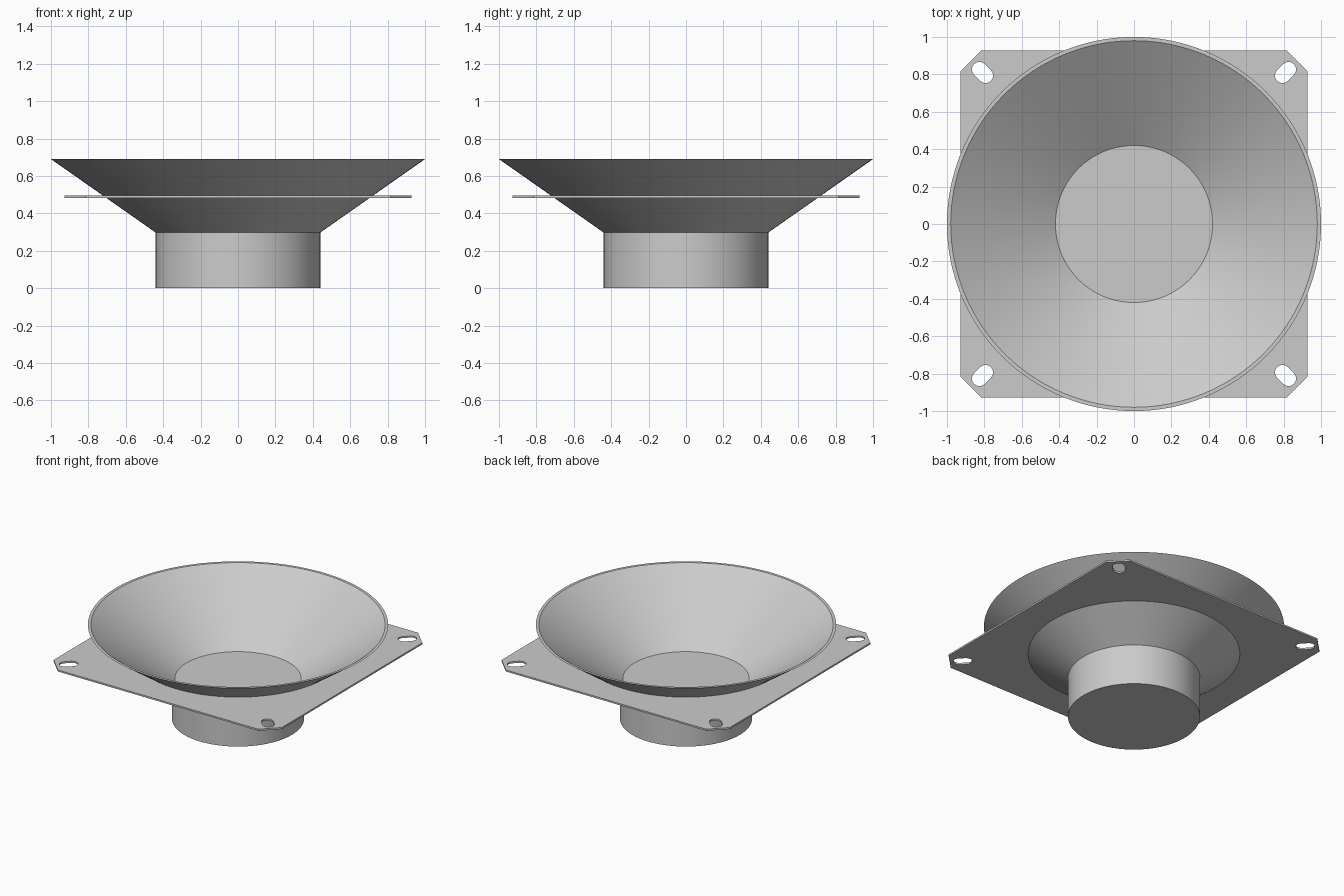
import bpy, bmesh, math

cube = bpy.data.objects.get("Cube")
if cube:
    bpy.data.objects.remove(cube, do_unlink=True)

SEGMENTS = 128
BASE_R, BASE_H = 0.44, 0.297
RIM_R, RIM_Z, WALL = 1.0, 0.69, 0.02

grey = bpy.data.materials.new("light grey")
grey.use_nodes = True
grey.diffuse_color = (0.6, 0.6, 0.6, 1)
grey.node_tree.nodes["Principled BSDF"].inputs["Base Color"].default_value = grey.diffuse_color


def add_object(name, mesh):
    obj = bpy.data.objects.new(name, mesh)
    bpy.context.collection.objects.link(obj)
    mesh.materials.clear()
    mesh.materials.append(grey)
    bpy.ops.object.select_all(action="DESELECT")
    obj.select_set(True)
    bpy.context.view_layer.objects.active = obj
    bpy.ops.object.shade_smooth_by_angle(angle=math.radians(25))
    return obj


def lathe(name, profile):
    """Revolve a (radius, height) profile around the z axis."""
    bm = bmesh.new()
    verts = [bm.verts.new((r, 0, z)) for r, z in profile]
    edges = [bm.edges.new(pair) for pair in zip(verts, verts[1:])]
    bmesh.ops.spin(bm, geom=verts + edges, cent=(0, 0, 0), axis=(0, 0, 1),
                   angle=math.tau, steps=SEGMENTS, use_duplicate=False)
    bmesh.ops.remove_doubles(bm, verts=bm.verts, dist=1e-5)
    bmesh.ops.recalc_face_normals(bm, faces=bm.faces)
    mesh = bpy.data.meshes.new(name)
    bm.to_mesh(mesh)
    bm.free()
    return add_object(name, mesh)


def arc(cx, cy, r, start, sweep, steps):
    return [(cx + r * math.cos(start + sweep * i / steps),
             cy + r * math.sin(start + sweep * i / steps)) for i in range(steps + 1)]


def slot(angle, distance, r, half):
    """Rounded slot lying along the radial direction."""
    points = []
    for sign, turn in ((1, -math.pi / 2), (-1, math.pi / 2)):
        d = distance + sign * half
        points += arc(d * math.cos(angle), d * math.sin(angle), r, angle + turn, math.pi, 16)
    return points


def plate(name, loops, z, thickness):
    """Flat sheet from an outline and the holes inside it."""
    curve = bpy.data.curves.new(name, "CURVE")
    curve.dimensions = "2D"
    curve.fill_mode = "BOTH"
    curve.extrude = thickness / 2
    for loop in loops:
        spline = curve.splines.new("POLY")
        spline.points.add(len(loop) - 1)
        for point, (x, y) in zip(spline.points, loop):
            point.co = (x, y, 0, 1)
        spline.use_cyclic_u = True
    temp = bpy.data.objects.new(name + "_outline", curve)
    bpy.context.collection.objects.link(temp)
    bpy.context.view_layer.update()
    mesh = bpy.data.meshes.new_from_object(temp.evaluated_get(
        bpy.context.evaluated_depsgraph_get()))
    bpy.data.objects.remove(temp, do_unlink=True)
    bm = bmesh.new()
    bm.from_mesh(mesh)
    bmesh.ops.remove_doubles(bm, verts=bm.verts, dist=1e-5)
    bmesh.ops.recalc_face_normals(bm, faces=bm.faces)
    bm.to_mesh(mesh)
    bm.free()
    obj = add_object(name, mesh)
    obj.location.z = z


# Solid cylindrical base, whose top forms the floor of the cone
lathe("base_cylinder", [(0, 0), (BASE_R, 0), (BASE_R, BASE_H), (0, BASE_H)])

# Thin-walled flared cone
lathe("flared_cone", [(BASE_R, BASE_H), (RIM_R, RIM_Z),
                      (RIM_R - WALL, RIM_Z), (BASE_R - WALL, BASE_H)])

# Square mounting flange with clipped corners, centre hole and four slots
side, clip = 0.928, 0.815
outline = []
for k in range(4):
    c, s = round(math.cos(k * math.pi / 2)), round(math.sin(k * math.pi / 2))
    outline += [(c * x - s * y, s * x + c * y) for x, y in ((side, clip), (clip, side))]
centre_hole = arc(0, 0, 0.705, 0, math.tau, SEGMENTS)[:-1]
slots = [slot(math.pi / 4 + k * math.pi / 2, 0.81 * math.sqrt(2), 0.04, 0.023) for k in range(4)]
plate("mounting_flange", [outline, centre_hole] + slots, 0.489, 0.012)
